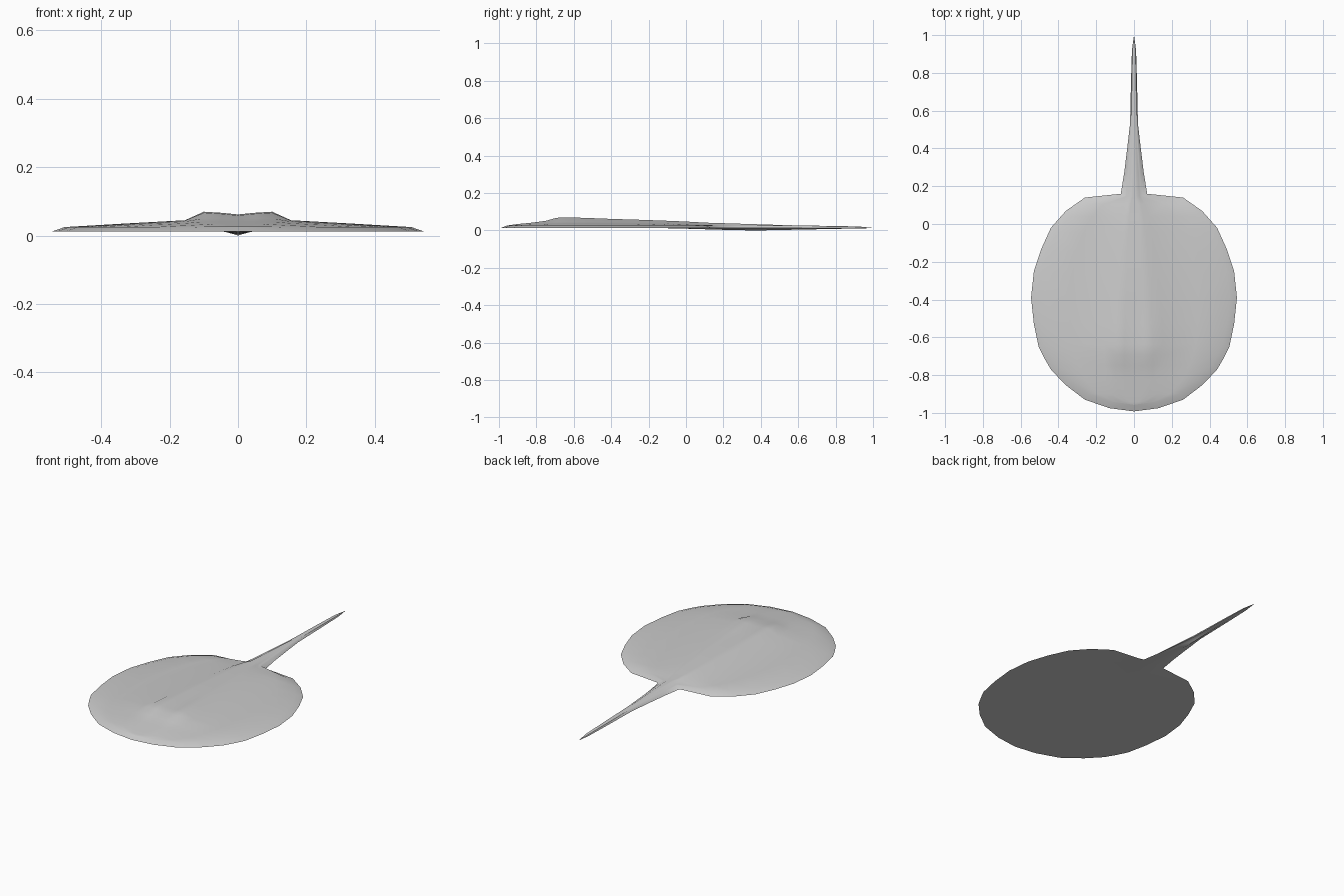
import bpy, bmesh

if "Cube" in bpy.data.objects:
    bpy.data.objects.remove(bpy.data.objects["Cube"])

# Half outline of the flat disc and whip tail, front to tip:
# y, half width, crest height, crest half width, shoulder height
SECTIONS = [
    (-0.992, 0.0, 0.026, 0.0, 0.026),
    (-0.975, 0.13, 0.028, 0.06, 0.027),
    (-0.93, 0.26, 0.034, 0.08, 0.031),
    (-0.85, 0.365, 0.041, 0.10, 0.036),
    (-0.77, 0.44, 0.051, 0.10, 0.041),
    (-0.71, 0.475, 0.067, 0.10, 0.044),
    (-0.65, 0.505, 0.070, 0.10, 0.045),
    (-0.53, 0.53, 0.066, 0.095, 0.045),
    (-0.39, 0.545, 0.061, 0.09, 0.044),
    (-0.25, 0.53, 0.057, 0.08, 0.042),
    (-0.13, 0.49, 0.053, 0.07, 0.040),
    (-0.02, 0.44, 0.049, 0.06, 0.037),
    (0.07, 0.36, 0.045, 0.05, 0.034),
    (0.14, 0.26, 0.041, 0.035, 0.030),
    (0.16, 0.07, 0.040, 0.025, 0.032),
    (0.27, 0.052, 0.036, 0.018, 0.030),
    (0.40, 0.036, 0.032, 0.012, 0.027),
    (0.53, 0.021, 0.028, 0.008, 0.025),
    (0.75, 0.016, 0.024, 0.006, 0.022),
    (0.92, 0.011, 0.021, 0.004, 0.019),
    (1.0, 0.0, 0.013, 0.0, 0.013),
]
EDGE_Z, MID_Y, TAIL_Y = 0.012, -0.42, 0.15


def keel_height(y):
    """Underside centre line: flat under the disc, sagging under the tail."""
    if y < -0.1:
        return EDGE_Z
    if y < 0.4:
        return EDGE_Z - 0.012 * min(1, (y + 0.1) / 0.4)
    return 0.012 * max(0, (y - 0.4) / 0.6)


def section(y, w, crest, bump, shoulder):
    """Points from the top centre, over the edge, to the bottom centre."""
    tail = y > TAIL_Y
    wi = w * (0.7 if tail else 0.93)                 # inner side of the rim
    yi = y - 0.012 if tail and y < 0.2 else y
    if not tail:
        yi = MID_Y + (y - MID_Y) * 0.94
    a, b = min(bump, 0.33 * wi), min(1.55 * bump, 0.6 * wi)
    groove = 0.008 if -0.75 < y < -0.5 else 0.0      # dip between the eye bumps
    rim = min(shoulder, 0.025)
    mid = b + (wi - b) * 0.55
    return [(0, yi, crest - groove), (a * 0.5, yi, crest - groove * 0.4),
            (a, yi, crest), (b, yi, shoulder),
            (mid, yi, shoulder + (rim - shoulder) * 0.5), (wi, yi, rim),
            (w, y, EDGE_Z), (min(0.045, w * 0.6), y, EDGE_Z),
            (0, y, keel_height(y))]


# Body and tail: loft one half, then mirror it
bm = bmesh.new()
rows = [[bm.verts.new(p) for p in section(*s)] for s in SECTIONS]
for r0, r1 in zip(rows, rows[1:]):
    for j in range(len(r0) - 1):
        bm.faces.new((r0[j], r0[j + 1], r1[j + 1], r1[j]))
bmesh.ops.remove_doubles(bm, verts=bm.verts, dist=0.0005)
bmesh.ops.mirror(bm, geom=bm.verts[:] + bm.edges[:] + bm.faces[:],
                 axis='X', merge_dist=0.0005)
bmesh.ops.remove_doubles(bm, verts=bm.verts, dist=0.0005)
bmesh.ops.recalc_face_normals(bm, faces=bm.faces)
mesh = bpy.data.meshes.new("ray_body")
bm.to_mesh(mesh)
bm.free()

body = bpy.data.objects.new("ray_body", mesh)
bpy.context.collection.objects.link(body)
grey = bpy.data.materials.new("light grey skin")
grey.diffuse_color = (0.6, 0.6, 0.6, 1)
grey.use_nodes = True
grey.node_tree.nodes["Principled BSDF"].inputs["Base Color"].default_value = grey.diffuse_color
mesh.materials.append(grey)

# Smooth skin with a crisp outer rim
bpy.context.view_layer.objects.active = body
body.select_set(True)
bpy.ops.object.shade_smooth_by_angle(angle=1.0)
